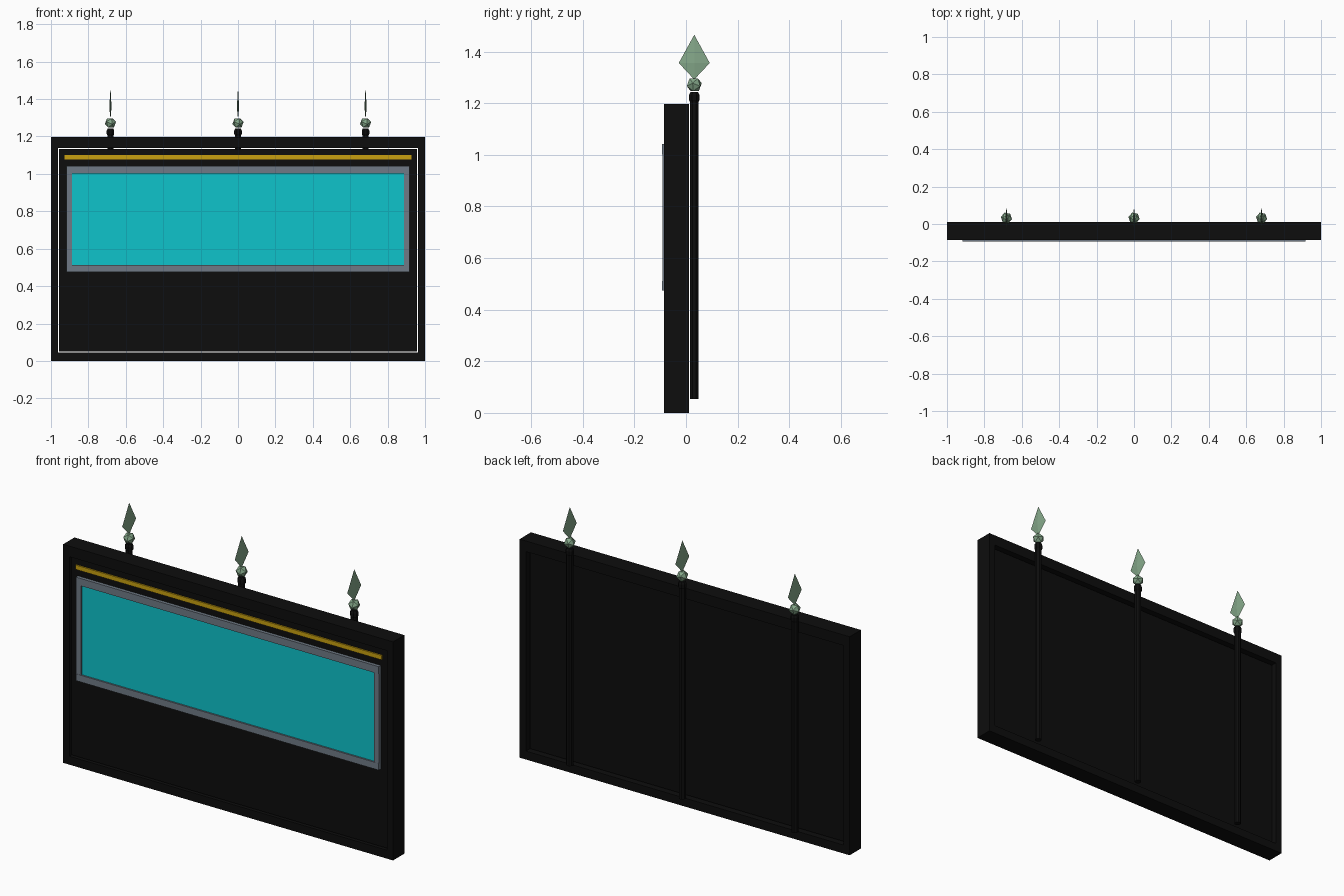
import bpy, bmesh, math
from mathutils import Vector

if "Cube" in bpy.data.objects:
    bpy.data.objects.remove(bpy.data.objects["Cube"])


def mat(name, rgb):
    m = bpy.data.materials.new(name)
    m.diffuse_color = (*rgb, 1)
    m.use_nodes = True
    m.node_tree.nodes["Principled BSDF"].inputs["Base Color"].default_value = m.diffuse_color
    return m


BLACK = mat("black", (0.004, 0.004, 0.004))
GREY = mat("grey", (0.162, 0.195, 0.238))
CYAN = mat("cyan", (0.0044, 0.546, 0.597))
GOLD = mat("gold", (0.578, 0.352, 0.005))
GREEN = mat("pale_green", (0.231, 0.386, 0.25))


def finish(name, bm, material):
    bmesh.ops.recalc_face_normals(bm, faces=bm.faces)
    me = bpy.data.meshes.new(name)
    bm.to_mesh(me)
    bm.free()
    me.materials.append(material)
    ob = bpy.data.objects.new(name, me)
    bpy.context.collection.objects.link(ob)
    return ob


def add_box(bm, x, y, z):
    vs = bmesh.ops.create_cube(bm, size=1)["verts"]
    for v in vs:
        v.co = Vector([(a + b) / 2 + c * (b - a) for (a, b), c in zip((x, y, z), v.co)])


def box(name, x, y, z, material):
    bm = bmesh.new()
    add_box(bm, x, y, z)
    return finish(name, bm, material)


def ring(name, outer, inner, y, material):
    """Rectangular frame; outer and inner are (half width, low z, high z)."""
    bm = bmesh.new()
    loops = []
    for (w, lo, hi) in (outer, inner):
        for yy in y:
            loops.append([bm.verts.new((px, yy, pz)) for px, pz in
                          ((-w, lo), (w, lo), (w, hi), (-w, hi))])
    for a, b in ((0, 1), (1, 3), (3, 2), (2, 0)):
        for i in range(4):
            j = (i + 1) % 4
            bm.faces.new((loops[a][i], loops[a][j], loops[b][j], loops[b][i]))
    return finish(name, bm, material)


def lathe(name, profile, sides, centre, material):
    bm = bmesh.new()
    rows = []
    for r, z in profile:
        rows.append([bm.verts.new((centre[0] + r * math.cos((k + .5) * math.tau / sides),
                                   centre[1] + r * math.sin((k + .5) * math.tau / sides), z))
                     for k in range(sides)])
    for a, b in zip(rows, rows[1:]):
        for k in range(sides):
            n = (k + 1) % sides
            bm.faces.new((a[k], a[n], b[n], b[k]))
    bm.faces.new(rows[0])
    bm.faces.new(rows[-1])
    return finish(name, bm, material)


# Outer border and the inner panel, with a hairline gap between them
ring("outer_border", (1.0, 0.0, 1.197), (0.962, 0.046, 1.139), (-0.086, 0.012), BLACK)
box("inner_panel", (-0.957, 0.957), (-0.075, -0.015), (0.051, 1.134), BLACK)

# Gold strip and cyan display
box("gold_strip", (-0.928, 0.928), (-0.083, -0.075), (1.078, 1.102), GOLD)
box("display_sheet", (-0.89, 0.89), (-0.084, -0.075), (0.51, 1.002), CYAN)

# Grey surround made of four bars
for name, z in (("top_bar", (1.002, 1.042)), ("bottom_bar", (0.475, 0.512))):
    box("surround_" + name, (-0.918, 0.918), (-0.093, -0.075), z, GREY)
for side, name in ((-1, "left"), (1, "right")):
    box("surround_" + name + "_bar", sorted((side * 0.888, side * 0.918)),
        (-0.092, -0.075), (0.512, 1.002), GREY)

# Three poles behind the panel, each with a knob, faceted ball and spear blade
CY = 0.032
for i, x in enumerate((-0.682, 0.0, 0.682)):
    n = str(i + 1)
    lathe("pole_" + n, [(0.018, 0.053), (0.018, 1.206), (0.022, 1.213),
                        (0.022, 1.232), (0.016, 1.243)], 8, (x, CY), BLACK)

    bm = bmesh.new()
    bmesh.ops.create_icosphere(bm, subdivisions=1, radius=0.031)
    bm.normal_update()
    bm.faces.ensure_lookup_table()
    q = bm.faces[0].normal.rotation_difference(Vector((0, 0, 1)))
    for v in bm.verts:
        v.co = q @ v.co + Vector((x, CY, 1.272))
    finish("faceted_ball_" + n, bm, GREEN)

    bm = bmesh.new()
    for p in ((0, 0, 1.292), (0, 0, 1.465), (0, -0.06, 1.356), (0, 0.06, 1.356),
              (-0.006, 0, 1.356), (0.006, 0, 1.356)):
        bm.verts.new((x + p[0], CY + p[1], p[2]))
    bmesh.ops.convex_hull(bm, input=bm.verts[:])
    finish("spear_blade_" + n, bm, GREEN)
